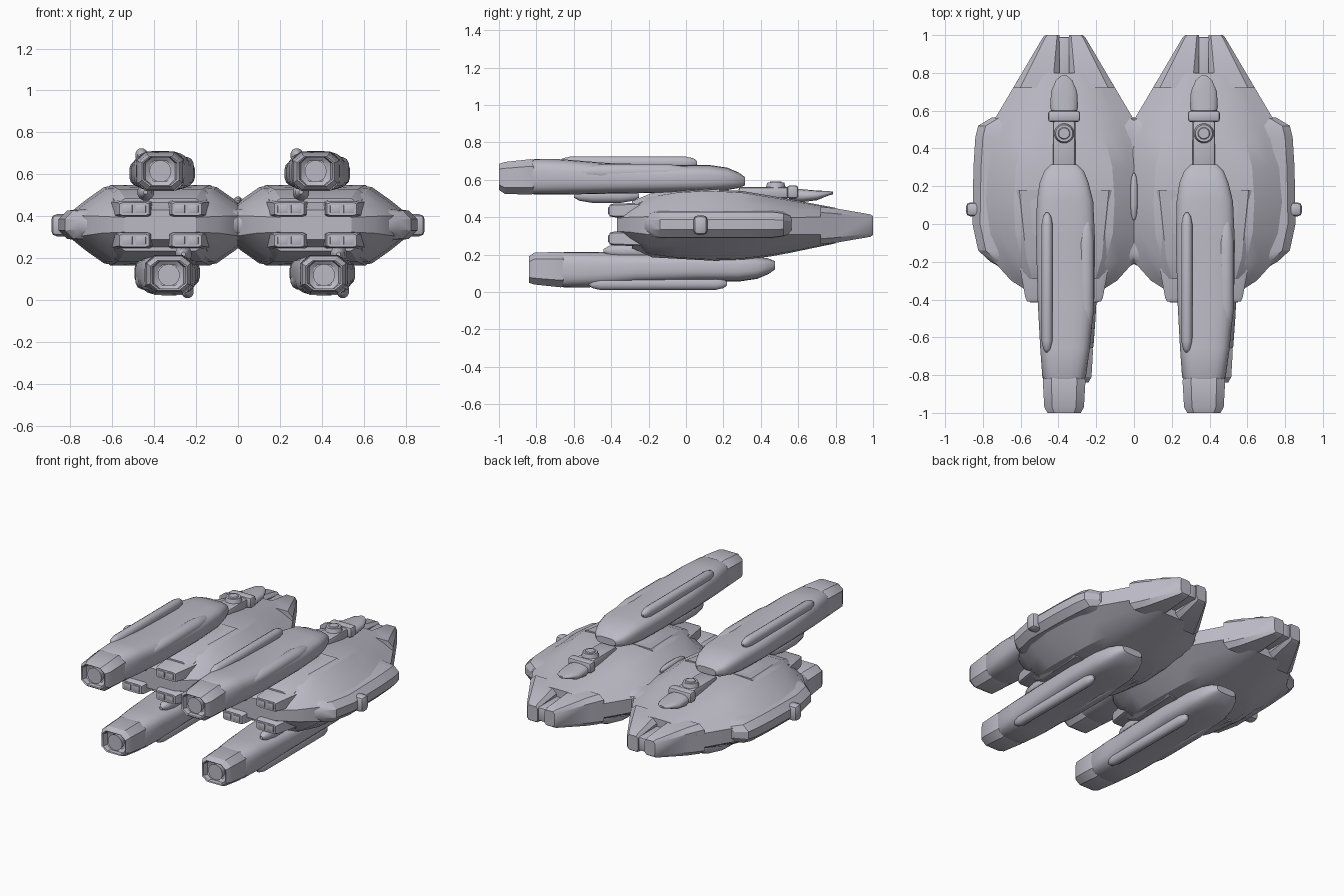
import bpy, bmesh, math
from mathutils import Matrix

if "Cube" in bpy.data.objects:
    bpy.data.objects.remove(bpy.data.objects["Cube"])

grey = bpy.data.materials.new("hull_grey")
grey.use_nodes = True
COLOUR = (0.5, 0.49, 0.56, 1)
grey.diffuse_color = COLOUR
grey.node_tree.nodes["Principled BSDF"].inputs["Base Color"].default_value = COLOUR


def finish(name, bm, places, angle=30):
    """Turn a bmesh into one shared mesh, placed once per matrix."""
    bmesh.ops.recalc_face_normals(bm, faces=bm.faces)
    mesh = bpy.data.meshes.new(name)
    bm.to_mesh(mesh)
    bm.free()
    mesh.materials.append(grey)
    mesh.shade_smooth()
    mesh.set_sharp_from_angle(angle=math.radians(angle))
    for m in places:
        ob = bpy.data.objects.new(name, mesh)
        ob.matrix_world = m
        bpy.context.collection.objects.link(ob)


def loft(name, rings, places, angle=30):
    """Skin a list of equal-length rings and cap both ends."""
    bm = bmesh.new()
    rows = [[bm.verts.new(p) for p in ring] for ring in rings]
    n = len(rows[0])
    for a, b in zip(rows, rows[1:]):
        for i in range(n):
            j = (i + 1) % n
            bm.faces.new((a[i], a[j], b[j], b[i]))
    bm.faces.new(rows[0])
    bm.faces.new(rows[-1])
    finish(name, bm, places, angle)


def octagon(y, cx, hx, top, bot, c=0.6):
    cz, hz = (top + bot) / 2, (top - bot) / 2
    k = [(1, c), (c, 1), (-c, 1), (-1, c), (-1, -c), (-c, -1), (c, -1), (1, -c)]
    return [(cx + hx * u, y, cz + hz * v) for u, v in k]


def rounded(y, cx, hx, top, bot, n=24, p=0.62):
    cz, hz = (top + bot) / 2, (top - bot) / 2
    ring = []
    for i in range(n):
        a = math.tau * (i + 0.5) / n
        u, v = math.cos(a), math.sin(a)
        ring.append((cx + hx * math.copysign(abs(u) ** p, u), y,
                     cz + hz * math.copysign(abs(v) ** p, v)))
    return ring


def hull_ring(y, hw, top, bot, flat, edge):
    cz, hz = (top + bot) / 2, (top - bot) / 2
    q = [(1, edge), ((1 + flat) / 2, (1 + edge) / 2), (flat, 0.95), (flat / 2, 1)]
    up = q + [(-u, v) for u, v in reversed(q)]
    k = up + [(u, -v) for u, v in reversed(up)]
    return [(hw * u, y, cz + hz * v) for u, v in k]


def box(name, x, y, z, places, bevel=0.01):
    bm = bmesh.new()
    bmesh.ops.create_cube(bm, size=1)
    for v in bm.verts:
        v.co = [(r[0] + r[1]) / 2 + c * (r[1] - r[0]) for c, r in zip(v.co, (x, y, z))]
    bmesh.ops.bevel(bm, geom=bm.edges[:], offset=bevel, segments=2,
                    affect='EDGES', profile=0.5)
    finish(name, bm, places)


def capsule(name, x, z, y0, y1, rx, rz, places, taper=0.06):
    rows = [(y0, 0.25), (y0 + taper * 0.3, 0.7), (y0 + taper, 1),
            (y1 - taper, 1), (y1 - taper * 0.3, 0.7), (y1, 0.25)]
    loft(name, [rounded(y, x, rx * s, z + rz * s, z - rz * s, 12, 0.9)
                for y, s in rows], places, 50)


def disc(name, x, y, z, r0, r1, depth, axis, places):
    bm = bmesh.new()
    bmesh.ops.create_cone(bm, cap_ends=True, segments=24, radius1=r0, radius2=r1,
                          depth=depth, matrix=Matrix.Translation((x, y, z)) @
                          Matrix.Rotation(math.pi / 2 if axis == 'Y' else 0, 4, 'X'))
    finish(name, bm, places)


# Placements: two hulls, an upright engine above and a turned one below each
hulls = [Matrix.Translation((x, 0, 0)) for x in (-0.37, 0.37)]
engines = hulls + [m @ Matrix.Translation((0.04, 0.16, 0.735)) @
                   Matrix.Rotation(math.pi, 4, 'Y') for m in hulls]

# Main hull
loft("hull", [hull_ring(*r) for r in (
    (-0.37, 0.17, 0.43, 0.29, 0.6, 0.5),
    (-0.30, 0.28, 0.46, 0.26, 0.6, 0.4),
    (-0.20, 0.37, 0.515, 0.195, 0.6, 0.3),
    (-0.05, 0.43, 0.54, 0.175, 0.6, 0.25),
    (0.12, 0.445, 0.55, 0.165, 0.6, 0.25),
    (0.30, 0.44, 0.54, 0.17, 0.58, 0.25),
    (0.45, 0.42, 0.515, 0.19, 0.52, 0.28),
    (0.56, 0.365, 0.495, 0.21, 0.48, 0.32),
    (0.80, 0.223, 0.45, 0.26, 0.5, 0.5))], hulls, 25)

# Split tail with a recessed core
for s in (-1, 1):
    rails = []
    for y, out, top, bot in ((0.72, 0.27, 0.455, 0.255), (0.80, 0.223, 0.447, 0.263),
                             (0.985, 0.114, 0.415, 0.295), (1.0, 0.10, 0.405, 0.305)):
        rails.append(octagon(y, s * (out + 0.025) / 2, (out - 0.025) / 2, top, bot, 0.7))
    loft("tail_rail", rails, hulls)
box("tail_core", (-0.04, 0.04), (0.7, 0.99), (0.31, 0.40), hulls)

# Side wings and their pods
for s in (-1, 1):
    wing = []
    for y, out, h in ((-0.25, 0.30, 0.03), (-0.20, 0.39, 0.04), (-0.14, 0.455, 0.045),
                      (0.0, 0.485, 0.045), (0.3, 0.48, 0.045), (0.46, 0.47, 0.045),
                      (0.52, 0.455, 0.04), (0.565, 0.38, 0.03)):
        wing.append([(s * x, y, 0.36 + z) for x, z in (
            (0.25, 2 * h), (out - 0.04, 1.5 * h), (out, h * 0.6),
            (out, -h * 0.6), (out - 0.04, -1.5 * h), (0.25, -2 * h))])
    loft("side_wing", wing, hulls)
    box("side_pod", sorted((s * 0.43, s * 0.52)), (0.04, 0.115), (0.305, 0.41),
        hulls, 0.025)

# Stepped deck plating around the hull
loft("deck_plating", [octagon(-0.29, 0, 0.21, 0.485, 0.235, 0.8),
                      octagon(-0.18, 0, 0.235, 0.53, 0.185, 0.85),
                      octagon(0.18, 0, 0.255, 0.55, 0.165, 0.93)], hulls)

# Four forked prongs at the front, each with small slots
for s in (-1, 1):
    for z in (0.435, 0.285):
        loft("front_prong", [octagon(-0.41, s * 0.125, 0.07, z + 0.03, z - 0.03, 0.8),
                             octagon(-0.39, s * 0.125, 0.08, z + 0.037, z - 0.035, 0.8),
                             octagon(-0.15, s * 0.14, 0.11, z + 0.045, z - 0.045, 0.8)],
             hulls)
        for k in (-1, 1):
            x = s * 0.125 + k * 0.032
            box("prong_muzzle", (x - 0.024, x + 0.024), (-0.416, -0.4),
                (z - 0.02, z + 0.02), hulls, 0.004)

# Dorsal turret and rear antenna fairing
box("turret_base", (-0.06, 0.06), (0.28, 0.56), (0.5, 0.56), hulls, 0.015)
box("turret_bar", (-0.085, 0.085), (0.54, 0.6), (0.5, 0.57), hulls, 0.015)
disc("turret_ring", 0, 0.48, 0.568, 0.055, 0.045, 0.036, 'Z', hulls)
disc("turret_lens", 0, 0.48, 0.588, 0.033, 0.028, 0.008, 'Z', hulls)
loft("antenna_fairing", [rounded(y, 0, w, t, b, 16, 0.8) for y, w, t, b in (
    (0.55, 0.055, 0.555, 0.48), (0.62, 0.075, 0.55, 0.48), (0.70, 0.07, 0.543, 0.49),
    (0.76, 0.045, 0.54, 0.515), (0.785, 0.015, 0.537, 0.522))], hulls, 50)
capsule("hull_link", 0, 0.47, 0.02, 0.27, 0.02, 0.025, [Matrix.Identity(4)], 0.08)

# Engine nose with a recessed octagonal intake
loft("engine_nose", [octagon(*r) for r in (
    (-0.95, 0, 0.05, 0.665, 0.565), (-0.965, 0, 0.07, 0.68, 0.55),
    (-0.995, 0, 0.08, 0.68, 0.55), (-1.0, 0, 0.088, 0.685, 0.545),
    (-0.97, 0, 0.105, 0.695, 0.525), (-0.83, 0.0, 0.113, 0.71, 0.52),
    (-0.80, 0, 0.105, 0.70, 0.53))], engines)
disc("intake_hub", 0, -0.965, 0.615, 0.045, 0.052, 0.04, 'Y', engines)

# Engine body, rounded towards the tail
loft("engine_body", [rounded(*r) for r in (
    (-0.825, 0, 0.108, 0.705, 0.525), (-0.81, 0, 0.116, 0.712, 0.52),
    (-0.66, 0.005, 0.132, 0.71, 0.52), (-0.42, 0.01, 0.15, 0.69, 0.525),
    (-0.1, 0.008, 0.157, 0.68, 0.53), (0.12, 0.005, 0.15, 0.68, 0.535),
    (0.22, 0, 0.13, 0.665, 0.545), (0.28, 0, 0.105, 0.64, 0.555),
    (0.315, 0, 0.07, 0.615, 0.57))], engines, 40)

# Engine strakes: long upper tube, short lower tube and an outer shoulder
capsule("upper_strake", -0.09, 0.69, -0.68, 0.06, 0.03, 0.035, engines)
capsule("lower_strake", -0.07, 0.515, -0.6, -0.25, 0.04, 0.04, engines, 0.1)
capsule("shoulder_strake", 0.115, 0.64, -0.6, 0.05, 0.045, 0.045, engines, 0.15)
